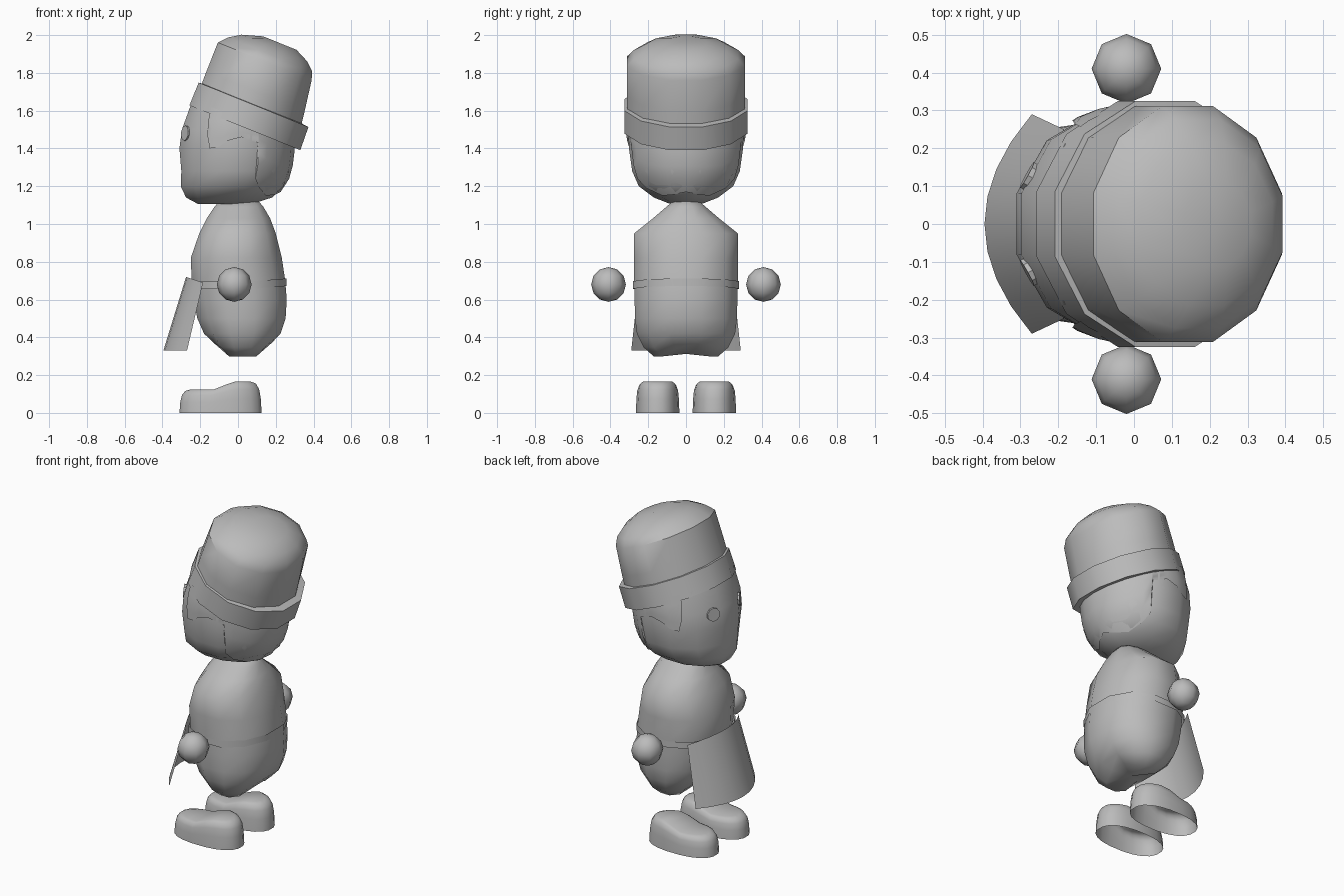
import bpy, bmesh, math
from mathutils import Vector

if "Cube" in bpy.data.objects:
    bpy.data.objects.remove(bpy.data.objects["Cube"], do_unlink=True)

# Single plain grey material
grey = bpy.data.materials.new("plain_grey")
grey.use_nodes = True
COL = (0.5, 0.5, 0.5, 1)
grey.diffuse_color = COL
grey.node_tree.nodes["Principled BSDF"].inputs["Base Color"].default_value = COL


def finish(name, bm, angle=45, fix=True):
    """Turn a bmesh into a smooth-shaded object."""
    if fix:
        bmesh.ops.recalc_face_normals(bm, faces=bm.faces)
    me = bpy.data.meshes.new(name)
    bm.to_mesh(me)
    bm.free()
    me.materials.append(grey)
    ob = bpy.data.objects.new(name, me)
    bpy.context.collection.objects.link(ob)
    bpy.ops.object.select_all(action="DESELECT")
    ob.select_set(True)
    bpy.context.view_layer.objects.active = ob
    bpy.ops.object.shade_smooth_by_angle(angle=math.radians(angle))
    return ob


def ring(z, x0, x1, hy, n=12, p=1.0):
    """Oval cross-section reaching x0..x1 and -hy..hy, with flat front and back."""
    pts = []
    k = 1 / math.cos(math.pi / n)
    for i in range(n):
        a = 2 * math.pi * (i + 0.5) / n
        c, s = math.cos(a) * k, math.sin(a) * k
        c = math.copysign(min(1, abs(c)) ** p, c)
        s = math.copysign(min(1, abs(s)) ** p, s)
        pts.append(Vector(((x0 + x1) / 2 + c * (x1 - x0) / 2, s * hy, z)))
    return pts


def loft(name, rings, cap_start=True, cap_end=True, closed=True, angle=45):
    bm = bmesh.new()
    rows = [[bm.verts.new(p) for p in r] for r in rings]
    n = len(rows[0])
    for a, b in zip(rows, rows[1:]):
        for i in range(n if closed else n - 1):
            j = (i + 1) % n
            bm.faces.new((a[i], a[j], b[j], b[i]))
    for row, use in ((rows[0], cap_start), (rows[-1], cap_end)):
        if use and closed:
            mid = bm.verts.new(sum((v.co for v in row), Vector()) / n)
            for i in range(n):
                bm.faces.new((row[i], row[(i + 1) % n], mid))
    return finish(name, bm, angle)


# Torso: egg shape with sloping shoulders and a forked lower edge
torso = [(0.31, -0.07, 0.12, 0.17), (0.36, -0.13, 0.18, 0.225), (0.42, -0.18, 0.225, 0.26),
         (0.50, -0.215, 0.252, 0.27), (0.60, -0.235, 0.258, 0.272), (0.70, -0.245, 0.25, 0.274),
         (0.82, -0.25, 0.232, 0.275), (0.95, -0.205, 0.20, 0.275), (1.03, -0.165, 0.17, 0.175),
         (1.09, -0.125, 0.135, 0.105), (1.12, -0.10, 0.11, 0.07)]
rings = [ring(*r, p=0.9) for r in torso]
for depth, row in ((0.07, rings[0]), (0.05, rings[1])):
    for v in row:
        v.z += depth * max(0, 1 - abs(v.y) / 0.13) - 0.012
loft("torso", rings, angle=60)

# Apron belt
belt = [ring(z, -0.255, 0.256, 0.281, p=0.9) for z in (0.655, 0.695)]
for row in belt:
    for v in row:
        v.z += 0.08 * max(0, v.x - 0.05)
loft("apron_belt", belt, False, False)

# Apron skirt: curved sheet flaring forwards
skirt = []
for f in (0, 0.33, 0.66, 1):
    row = []
    for i in range(9):
        t = i / 4 - 1
        row.append(Vector((-0.275 - 0.12 * f + (0.09 + 0.035 * f) * t * t,
                           (0.25 + 0.04 * f) * t, 0.72 - 0.39 * f - 0.03 * t * t * (1 - f))))
    skirt.append(row)
loft("apron_skirt", skirt, closed=False)

# Hands and shoes, one per side
for side, s in (("left", 1), ("right", -1)):
    bm = bmesh.new()
    bmesh.ops.create_uvsphere(bm, u_segments=8, v_segments=6, radius=0.092)
    hand = finish(side + "_hand", bm, 65)
    hand.location = (-0.02, -0.41 * s, 0.68)

    def height(x):
        return 0.125 + 0.042 * min(1, max(0, (x + 0.11) / 0.08))

    rows = []
    for f, grow in ((0, 1), (0.45, 0.98), (0.75, 0.94), (0.93, 0.86), (1, 0.72)):
        row = ring(0, -0.0925 - 0.2175 * grow, -0.0925 + 0.2175 * grow, 0.115 * grow, 20, 0.85)
        for v in row:
            v.z = f * height(v.x)
            v.y += -0.15 * s
        rows.append(row)
    bm = bmesh.new()
    vs = [[bm.verts.new(p) for p in r] for r in rows]
    n = 20
    for a, b in zip(vs, vs[1:]):
        for i in range(n):
            j = (i + 1) % n
            bm.faces.new((a[i], a[j], b[j], b[i]))
    # Top of the shoe: strips across from side to side
    top = vs[-1]
    for i in range(n // 2 - 1):
        bm.faces.new((top[i], top[i + 1], top[n - 2 - i], top[n - 1 - i]))
    finish(side + "_shoe", bm, 60)

# Head
head = [(1.105, -0.21, 0.07, 0.08), (1.14, -0.275, 0.18, 0.17), (1.20, -0.303, 0.24, 0.25),
        (1.28, -0.30, 0.27, 0.285), (1.40, -0.31, 0.285, 0.302), (1.50, -0.297, 0.285, 0.305),
        (1.63, -0.25, 0.26, 0.29)]
loft("head", [ring(*r) for r in head], angle=60)


def head_size(z):
    for a, b in zip(head, head[1:]):
        if z <= b[0]:
            t = (z - a[0]) / (b[0] - a[0])
            return [u + (w - u) * t for u, w in zip(a[1:], b[1:])]
    return head[-1][1:]


# Hair: shell round the back, with short jagged side locks (angle, lower edge)
half = [(0, 1.17), (20, 1.155), (40, 1.15), (58, 1.19), (67, 1.24), (68, 1.43), (85, 1.46),
        (99, 1.44), (106, 1.41), (116, 1.40), (120, 1.47), (122, 1.55)]
edge = [(-a, z) for a, z in half[:0:-1]] + half
hair = []
for f in (0, 0.25, 0.5, 0.75, 1):
    row = []
    for deg, low in edge:
        a = math.radians(deg)
        z = low + (1.56 - 0.38 * 0.3 * math.cos(a) - low) * f
        x0, x1, hy = head_size(z)
        row.append(Vector(((x0 + x1) / 2 + ((x1 - x0) / 2 + 0.016) * math.cos(a),
                           (hy + 0.012) * math.sin(a), z)))
    hair.append(row)
loft("hair", hair, closed=False, angle=40)

# Eyes: small thin discs
for side, s in (("left", -1), ("right", 1)):
    bm = bmesh.new()
    bmesh.ops.create_cone(bm, cap_ends=True, segments=10, radius1=0.04, radius2=0.04, depth=0.02)
    eye = finish(side + "_eye", bm, 30)
    eye.location = (-0.274, 0.125 * s, 1.48)
    eye.rotation_euler = Vector((-0.87, 0.48 * s, 0.08)).to_track_quat("Z", "Y").to_euler()

# Hat: band with a ledge, and a tall crown, both tipped backwards
band = [(0.0, -0.27, 0.26, 0.28), (0.0, -0.315, 0.318, 0.325),
        (0.13, -0.315, 0.312, 0.325), (0.135, -0.28, 0.26, 0.29)]
crown = [(0.08, -0.296, 0.28, 0.31), (0.20, -0.299, 0.262, 0.312), (0.365, -0.30, 0.235, 0.312),
         (0.41, -0.26, 0.22, 0.275), (0.45, -0.20, 0.175, 0.215), (0.485, -0.09, 0.10, 0.11)]
for name, prof, caps in (("hat_band", band, False), ("hat_crown", crown, True)):
    ob = loft(name, [ring(*r) for r in prof], False, caps, angle=40)
    ob.location = (0.035, 0, 1.51)
    ob.rotation_euler = (0, math.radians(22), 0)
